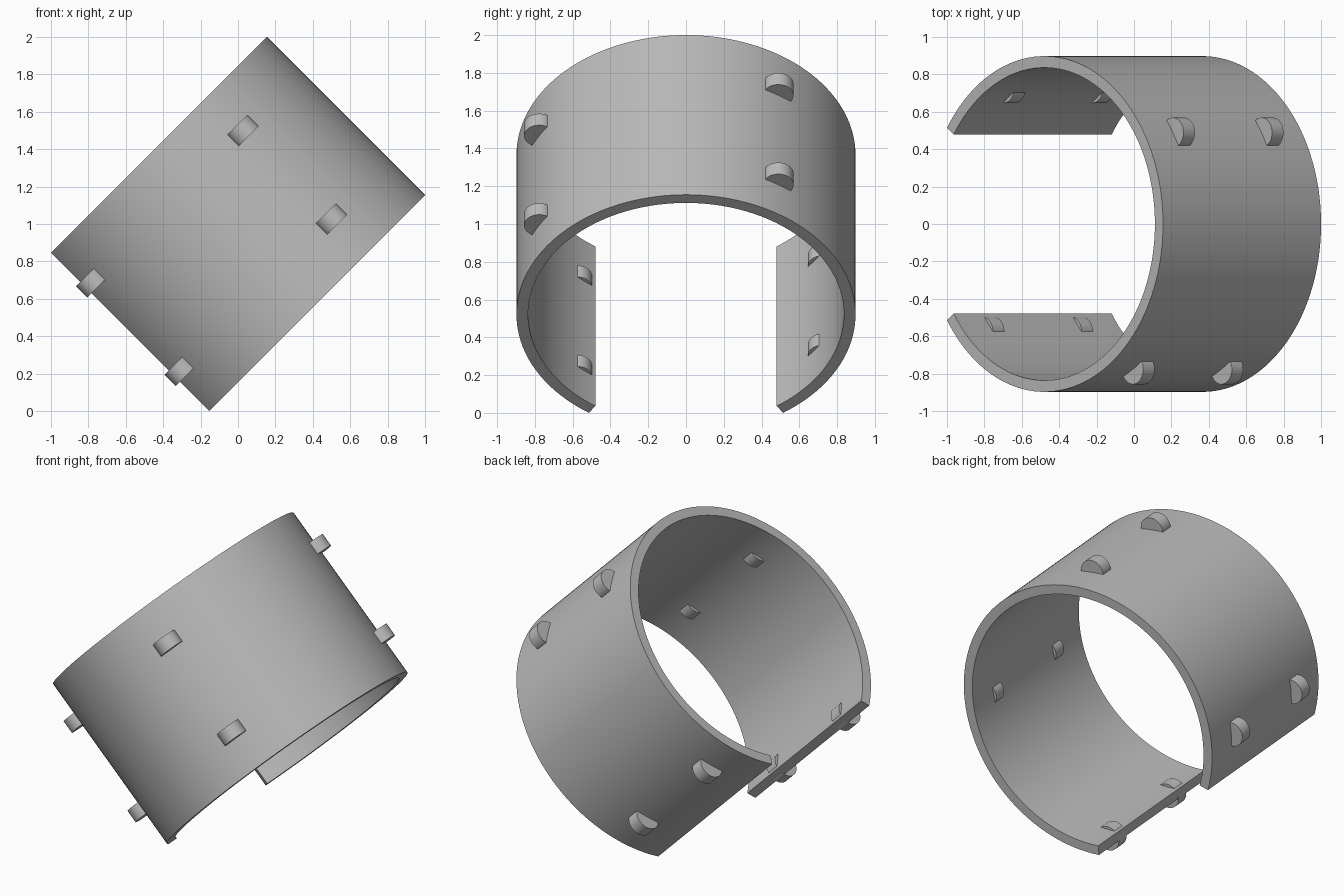
import bpy, bmesh, math
from mathutils import Matrix, Vector

cube = bpy.data.objects.get("Cube")
if cube:
    bpy.data.objects.remove(cube, do_unlink=True)

R_OUT, R_IN, WIDTH = 0.8975, 0.836, 1.195   # band radii and axial width
GAP = math.radians(35)                      # half of the opening
PEG_R, PEG_T, PEG_W = 0.08, 0.086, 0.335    # peg radius, thickness, axial offset

# Band axis leans 45 degrees, opening faces down and to the right side
TILT = Matrix.Translation((-0.057, 0, 0.943)) @ Matrix.Rotation(math.radians(-45), 4, 'Y')

grey = bpy.data.materials.new("grey")
grey.use_nodes = True
colour = (0.5, 0.5, 0.5, 1)
grey.diffuse_color = colour
grey.node_tree.nodes["Principled BSDF"].inputs["Base Color"].default_value = colour


def finish(bm, name, matrix):
    bmesh.ops.recalc_face_normals(bm, faces=bm.faces)
    mesh = bpy.data.meshes.new(name)
    bm.to_mesh(mesh)
    bm.free()
    mesh.materials.append(grey)
    obj = bpy.data.objects.new(name, mesh)
    bpy.context.collection.objects.link(obj)
    obj.matrix_world = matrix
    bpy.ops.object.select_all(action='DESELECT')
    obj.select_set(True)
    bpy.context.view_layer.objects.active = obj
    bpy.ops.object.shade_smooth_by_angle(angle=math.radians(30))


# Open band: rectangular section swept around the axis
bm = bmesh.new()
h = WIDTH / 2
start = Matrix.Rotation(-(math.pi - GAP), 3, 'Z')
section = [bm.verts.new(start @ Vector((r, 0, z)))
           for r, z in ((R_IN, -h), (R_OUT, -h), (R_OUT, h), (R_IN, h))]
cap = bm.faces.new(section)
edges = list(cap.edges)
end = bmesh.ops.spin(bm, geom=edges, axis=(0, 0, 1), cent=(0, 0, 0),
                     angle=2 * (math.pi - GAP), steps=116)
last = [v for v in end["geom_last"] if isinstance(v, bmesh.types.BMVert)]
bmesh.ops.contextual_create(bm, geom=[e for e in end["geom_last"]
                                      if isinstance(e, bmesh.types.BMEdge)])
finish(bm, "open_band", TILT)

# Round pegs set halfway into the outer surface, in four pairs
for i, deg in enumerate((-140, -60, 33, 126), 1):
    a = math.radians(deg)
    for side, w in (("lower", -PEG_W), ("upper", PEG_W)):
        bm = bmesh.new()
        bmesh.ops.create_cone(bm, cap_ends=True, segments=40, radius1=PEG_R,
                              radius2=PEG_R, depth=PEG_T)
        spot = Matrix.Translation((R_OUT * math.cos(a), R_OUT * math.sin(a), w))
        finish(bm, f"{side}_peg_{i}", TILT @ spot)
